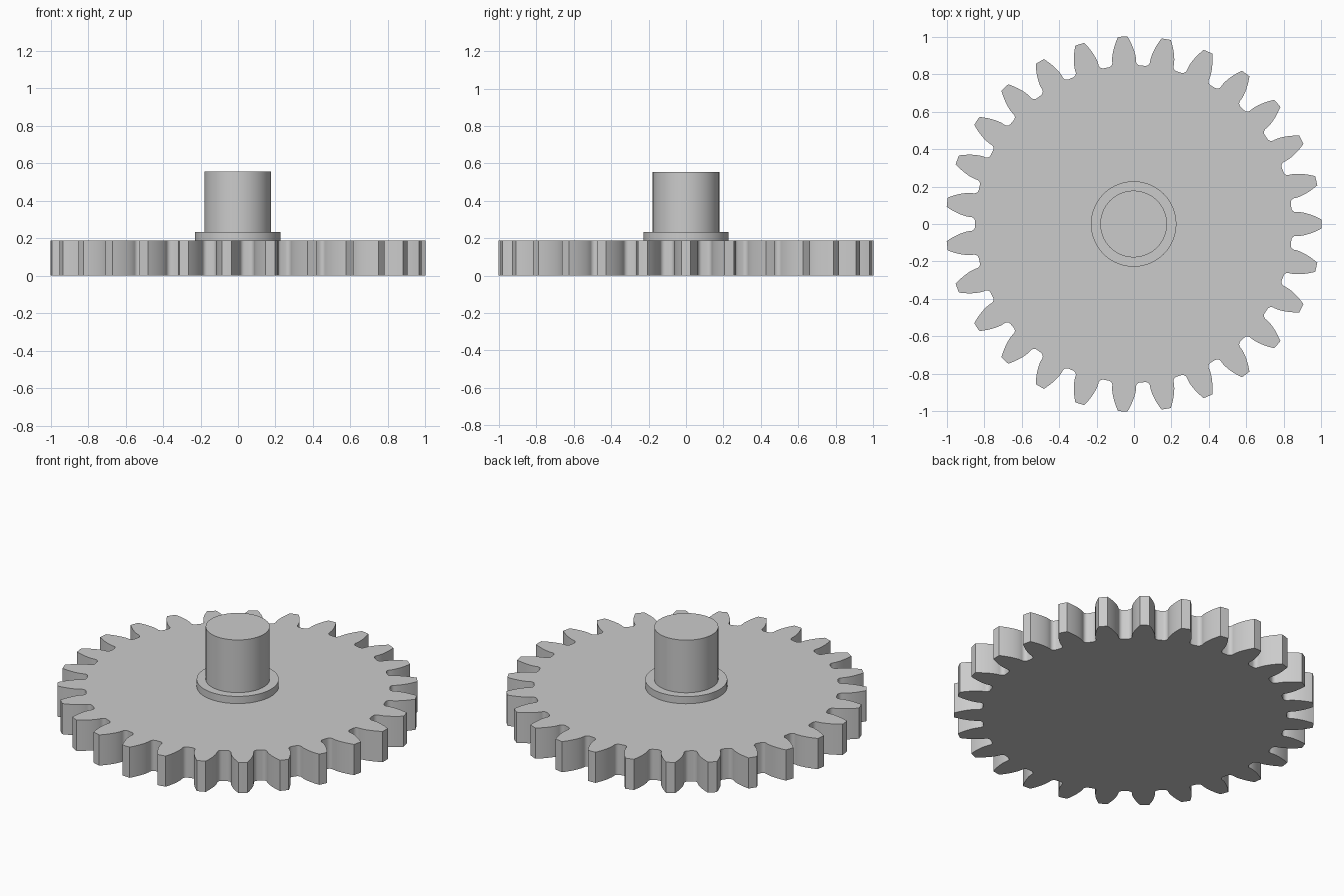
import bpy
import bmesh
from math import pi, tau, sin, cos, tan, acos, radians

TEETH = 27
TIP = 1.002
CENTRE_X = -0.002

cube = bpy.data.objects.get("Cube")
if cube:
    bpy.data.objects.remove(cube, do_unlink=True)

# Single plain grey
grey = bpy.data.materials.new("light_grey")
grey.use_nodes = True
grey.diffuse_color = (0.6, 0.6, 0.6, 1)
grey.node_tree.nodes["Principled BSDF"].inputs["Base Color"].default_value = (0.6, 0.6, 0.6, 1)


def extrude_outline(name, outline, bottom, top):
    """Solid prism from a counter-clockwise list of (radius, angle) points."""
    bm = bmesh.new()
    verts = [bm.verts.new((CENTRE_X + r * cos(a), r * sin(a), bottom)) for r, a in outline]
    base = bm.faces.new(verts)
    new = bmesh.ops.extrude_face_region(bm, geom=[base], use_keep_orig=True)["geom"]
    moved = [g for g in new if isinstance(g, bmesh.types.BMVert)]
    bmesh.ops.translate(bm, verts=moved, vec=(0, 0, top - bottom))
    bmesh.ops.recalc_face_normals(bm, faces=bm.faces)
    mesh = bpy.data.meshes.new(name)
    bm.to_mesh(mesh)
    bm.free()
    mesh.materials.append(grey)
    obj = bpy.data.objects.new(name, mesh)
    bpy.context.collection.objects.link(obj)
    bpy.ops.object.select_all(action="DESELECT")
    obj.select_set(True)
    bpy.context.view_layer.objects.active = obj
    bpy.ops.object.shade_smooth_by_angle(angle=radians(30))
    return obj


def half_tooth():
    """One flank from root to tip as (radius, angle from the tooth centre)."""
    module = 2 * TIP / (TEETH + 2)
    pitch = module * TEETH / 2
    root = pitch - 1.25 * module
    pressure = radians(20)
    base = pitch * cos(pressure)
    wall = pi / (2 * TEETH) + tan(pressure) - pressure
    fillet = 0.024
    points = []
    # Rounded root corner
    for i in range(6, -1, -1):
        t = i / 6 * pi / 2
        r = root + fillet * (1 - sin(t))
        points.append((r, wall + fillet * (1 - cos(t)) / r))
    # Involute flank
    for i in range(9):
        r = base + (TIP - base) * i / 8
        pressure_here = acos(min(1, base / r))
        points.append((r, wall - (tan(pressure_here) - pressure_here)))
    return points


def gear_outline():
    flank = half_tooth()
    tooth = [(r, -a) for r, a in flank] + [(TIP, 0)] + flank[::-1]
    return [(r, a + tau * n / TEETH) for n in range(TEETH) for r, a in tooth]


def circle(radius, sides=96):
    return [(radius, tau * i / sides) for i in range(sides)]


extrude_outline("gear_wheel", gear_outline(), 0, 0.188)
extrude_outline("shaft_collar", circle(0.228), 0.188, 0.232)
extrude_outline("shaft", circle(0.178), 0.232, 0.555)
